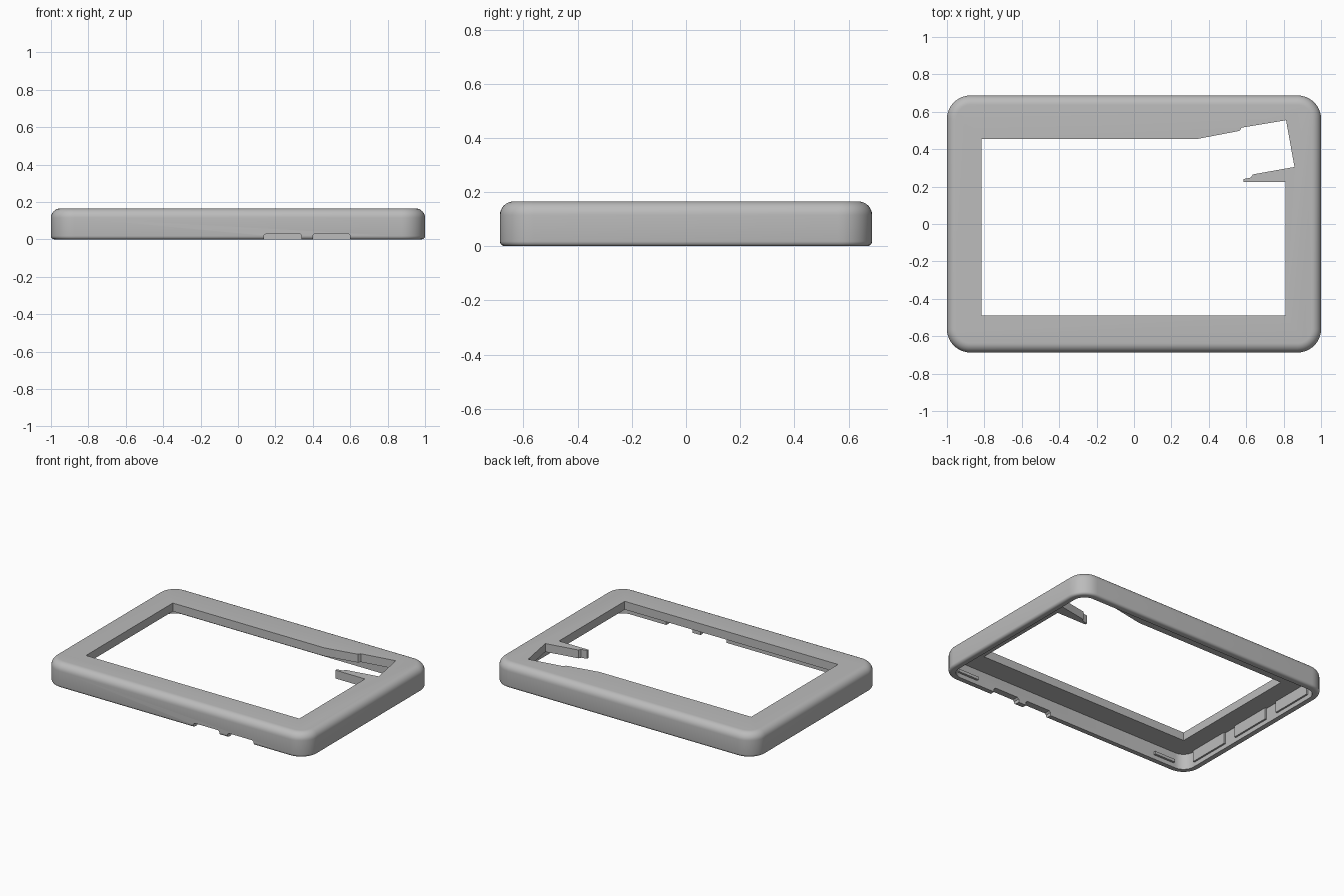
import bpy, bmesh, math

cube = bpy.data.objects.get("Cube")
if cube:
    bpy.data.objects.remove(cube, do_unlink=True)

HX, HY, H = 1.0, 0.687, 0.165
WALL, PLATE_Z = 0.045, 0.108

gray = bpy.data.materials.new("light_gray_plastic")
gray.use_nodes = True
color = (0.5, 0.5, 0.5, 1)
gray.diffuse_color = color
gray.node_tree.nodes["Principled BSDF"].inputs["Base Color"].default_value = color


def rounded_rect(inset, radius, steps=10):
    """Rounded rectangle outline, inset from the outer footprint."""
    r = max(radius - inset, 0.02)
    pts = []
    for i, (sx, sy) in enumerate([(1, 1), (-1, 1), (-1, -1), (1, -1)]):
        for k in range(steps + 1):
            a = math.pi / 2 * (i + k / steps)
            pts.append((sx * (HX - inset - r) + r * math.cos(a),
                        sy * (HY - inset - r) + r * math.sin(a)))
    return pts


def loft(name, rings):
    """Solid through a stack of (outline, z) rings with capped ends."""
    bm = bmesh.new()
    loops = [[bm.verts.new((x, y, z)) for x, y in pts] for pts, z in rings]
    n = len(loops[0])
    for a, b in zip(loops, loops[1:]):
        for i in range(n):
            j = (i + 1) % n
            bm.faces.new((a[i], a[j], b[j], b[i]))
    bm.faces.new(loops[0][::-1])
    bm.faces.new(loops[-1])
    bmesh.ops.recalc_face_normals(bm, faces=bm.faces)
    me = bpy.data.meshes.new(name)
    bm.to_mesh(me)
    bm.free()
    ob = bpy.data.objects.new(name, me)
    bpy.context.collection.objects.link(ob)
    me.materials.append(gray)
    return ob


def box(name, x0, x1, y0, y1, z0, z1):
    pts = [(x0, y0), (x1, y0), (x1, y1), (x0, y1)]
    return loft(name, [(pts, z0), (pts, z1)])


def activate(ob):
    bpy.ops.object.select_all(action='DESELECT')
    ob.select_set(True)
    bpy.context.view_layer.objects.active = ob


def cut(target, cutter):
    cutter.hide_render = True
    mod = target.modifiers.new("cut", 'BOOLEAN')
    mod.operation, mod.solver, mod.object = 'DIFFERENCE', 'EXACT', cutter
    activate(target)
    bpy.ops.object.modifier_apply(modifier=mod.name)
    bpy.data.objects.remove(cutter, do_unlink=True)


# Outer shell: small round at the bottom rim, larger round at the top
profile = []
for k in range(5):
    a = math.pi / 2 * k / 4
    profile.append((0.018 * (1 - math.sin(a)), 0.018 * (1 - math.cos(a))))
for k in range(9):
    a = math.pi / 2 * k / 8
    profile.append((0.05 * (1 - math.cos(a)), H - 0.05 * (1 - math.sin(a))))
frame = loft("bezel_frame", [(rounded_rect(i, 0.125), z) for i, z in profile])

# Hollow underside
inner = rounded_rect(WALL, 0.125)
cut(frame, loft("cavity_cutter", [(inner, -0.1), (inner, PLATE_Z)]))

# Screen window with the tilted side pocket and its finger
window = [(-0.815, -0.49), (0.81, -0.49), (0.81, 0.225), (0.585, 0.225),
          (0.585, 0.24), (0.625, 0.248), (0.635, 0.265), (0.858, 0.305),
          (0.813, 0.555), (0.575, 0.515), (0.565, 0.498), (0.34, 0.455),
          (-0.815, 0.455)]
cut(frame, loft("window_cutter", [(window, -0.1), (window, 0.3)]))

# Connector notches in the front rim, with chamfered tops
for x0, x1 in [(0.14, 0.34), (0.4, 0.6)]:
    rings = []
    for z, c in [(-0.05, 0), (0.022, 0), (0.032, 0.012)]:
        rings.append(([(x0 + c, -0.8), (x1 - c, -0.8),
                       (x1 - c, -0.6), (x0 + c, -0.6)], z))
    cut(frame, loft("notch_cutter", rings))

activate(frame)
bpy.ops.object.shade_smooth_by_angle(angle=math.radians(30))

# Ribs on the inside of the short walls
for side, sx in (("left", 1), ("right", -1)):
    for n, yc in enumerate((-0.4, 0.0, 0.4)):
        xs = sorted((sx * (HX - WALL + 0.005), sx * (HX - WALL - 0.012)))
        box(f"{side}_rib_{n + 1}", *xs, yc - 0.15, yc + 0.15, 0.03, PLATE_Z + 0.005)

# Snap clips on the inside of the long walls
for side, sy in (("front", -1), ("back", 1)):
    for n, xc in enumerate((-0.78, 0.82)):
        ys = sorted((sy * (HY - WALL + 0.005), sy * (HY - WALL - 0.015)))
        box(f"{side}_clip_{n + 1}", xc - 0.08, xc + 0.08, *ys, 0.03, 0.05)
